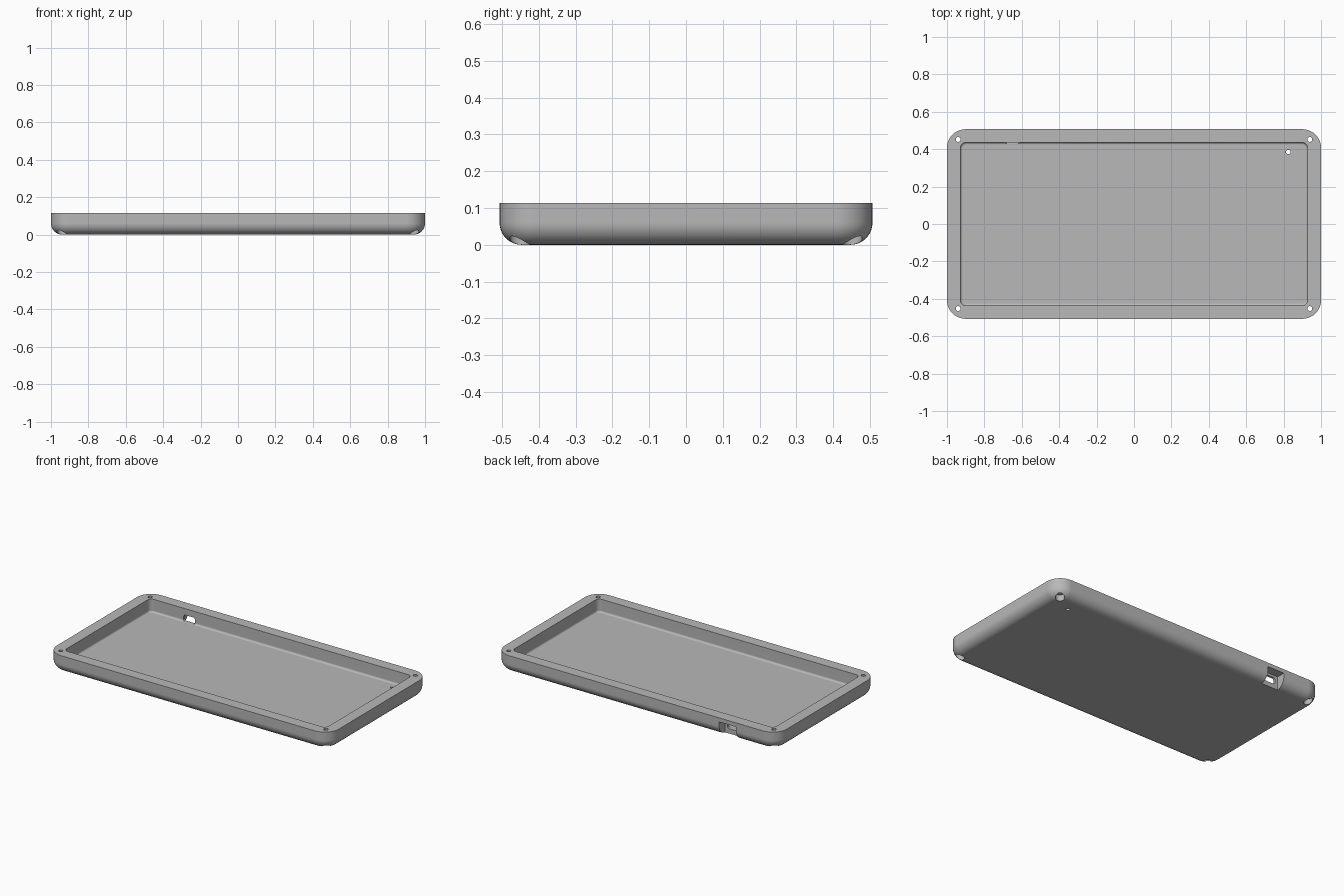
import bpy
import bmesh
from math import sin, cos, pi
from mathutils import Matrix

if "Cube" in bpy.data.objects:
    bpy.data.objects.remove(bpy.data.objects["Cube"])

HX, HY, HEIGHT = 1.0, 0.507, 0.114      # outer half sizes and height
CORNER, FILLET = 0.1, 0.06              # plan corner and lower edge radii
CX, CY, FLOOR = 0.928, 0.436, 0.03      # cavity half sizes and floor level
STEPS = 10

grey = bpy.data.materials.new("light grey plastic")
grey.use_nodes = True
grey.diffuse_color = (0.48, 0.48, 0.48, 1)
grey.node_tree.nodes["Principled BSDF"].inputs["Base Color"].default_value = grey.diffuse_color


def outline(hx, hy, r):
    """Rounded rectangle, counter-clockwise."""
    points = []
    for k, (sx, sy) in enumerate([(1, 1), (-1, 1), (-1, -1), (1, -1)]):
        for i in range(STEPS + 1):
            a = (k + i / STEPS) * pi / 2
            points.append((sx * (hx - r) + r * cos(a), sy * (hy - r) + r * sin(a)))
    return points


def loft(name, sections, matrix=Matrix()):
    """Closed solid through rounded rectangles given as (hx, hy, r, z)."""
    bm = bmesh.new()
    rings = [[bm.verts.new((x, y, z)) for x, y in outline(hx, hy, r)]
             for hx, hy, r, z in sections]
    for low, high in zip(rings, rings[1:]):
        for i in range(len(low)):
            j = (i + 1) % len(low)
            bm.faces.new((low[i], low[j], high[j], high[i]))
    bm.faces.new(rings[0][::-1])
    bm.faces.new(rings[-1])
    bm.transform(matrix)
    bmesh.ops.recalc_face_normals(bm, faces=bm.faces)
    mesh = bpy.data.meshes.new(name)
    bm.to_mesh(mesh)
    bm.free()
    mesh.materials.append(grey)
    obj = bpy.data.objects.new(name, mesh)
    bpy.context.collection.objects.link(obj)
    return obj


def peg(name, x, y, r, z0, z1):
    """Round vertical cutter."""
    return loft(name, [(r, r, r * 0.999, z0), (r, r, r * 0.999, z1)],
                Matrix.Translation((x, y, 0)))


# Tray: filleted underside, straight walls, flat rim, cavity with a small floor fillet
sections = []
for i in range(STEPS + 1):
    a = i / STEPS * pi / 2
    inset = FILLET * (1 - sin(a))
    sections.append((HX - inset, HY - inset, CORNER - inset, FILLET * (1 - cos(a))))
sections.append((HX, HY, CORNER, HEIGHT))
sections.append((CX, CY, 0.03, HEIGHT))
for i in range(5):
    a = i / 4 * pi / 2
    inset = 0.012 * (1 - cos(a))
    sections.append((CX - inset, CY - inset, 0.03 - inset, FLOOR + 0.012 * (1 - sin(a))))
tray = loft("case_tray", sections)

# Corner screw holes with counterbores underneath
cutters = []
for sx in (-1, 1):
    for sy in (-1, 1):
        x, y = sx * 0.94, sy * 0.452
        cutters.append(peg("screw_hole", x, y, 0.013, -0.1, 0.2))
        cutters.append(peg("screw_counterbore", x, y, 0.027, -0.1, 0.04))

# Small access hole through the floor
cutters.append(peg("access_hole", 0.825, 0.385, 0.012, -0.1, 0.2))

# Cable port: wide outer recess and a smaller rounded slot through the back wall
upright = Matrix.Rotation(pi / 2, 4, "X")
cutters.append(loft("port_recess", [(0.06, 0.06, 0.003, -0.6), (0.06, 0.06, 0.003, -0.45)],
                    Matrix.Translation((-0.65, 0, 0.028)) @ upright))
cutters.append(loft("port_slot", [(0.04, 0.021, 0.012, -0.55), (0.04, 0.021, 0.012, -0.4)],
                    Matrix.Translation((-0.65, 0, 0.052)) @ upright))

bpy.ops.object.select_all(action="DESELECT")
bpy.context.view_layer.objects.active = tray
tray.select_set(True)
for cutter in cutters:
    cut = tray.modifiers.new("cut", "BOOLEAN")
    cut.operation = "DIFFERENCE"
    cut.solver = "EXACT"
    cut.object = cutter
    bpy.ops.object.modifier_apply(modifier=cut.name)
    bpy.data.objects.remove(cutter)

# Smooth fillets, crisp rims
bpy.ops.object.shade_smooth_by_angle(angle=pi / 6)
weighted = tray.modifiers.new("weighted normals", "WEIGHTED_NORMAL")
weighted.keep_sharp = True
